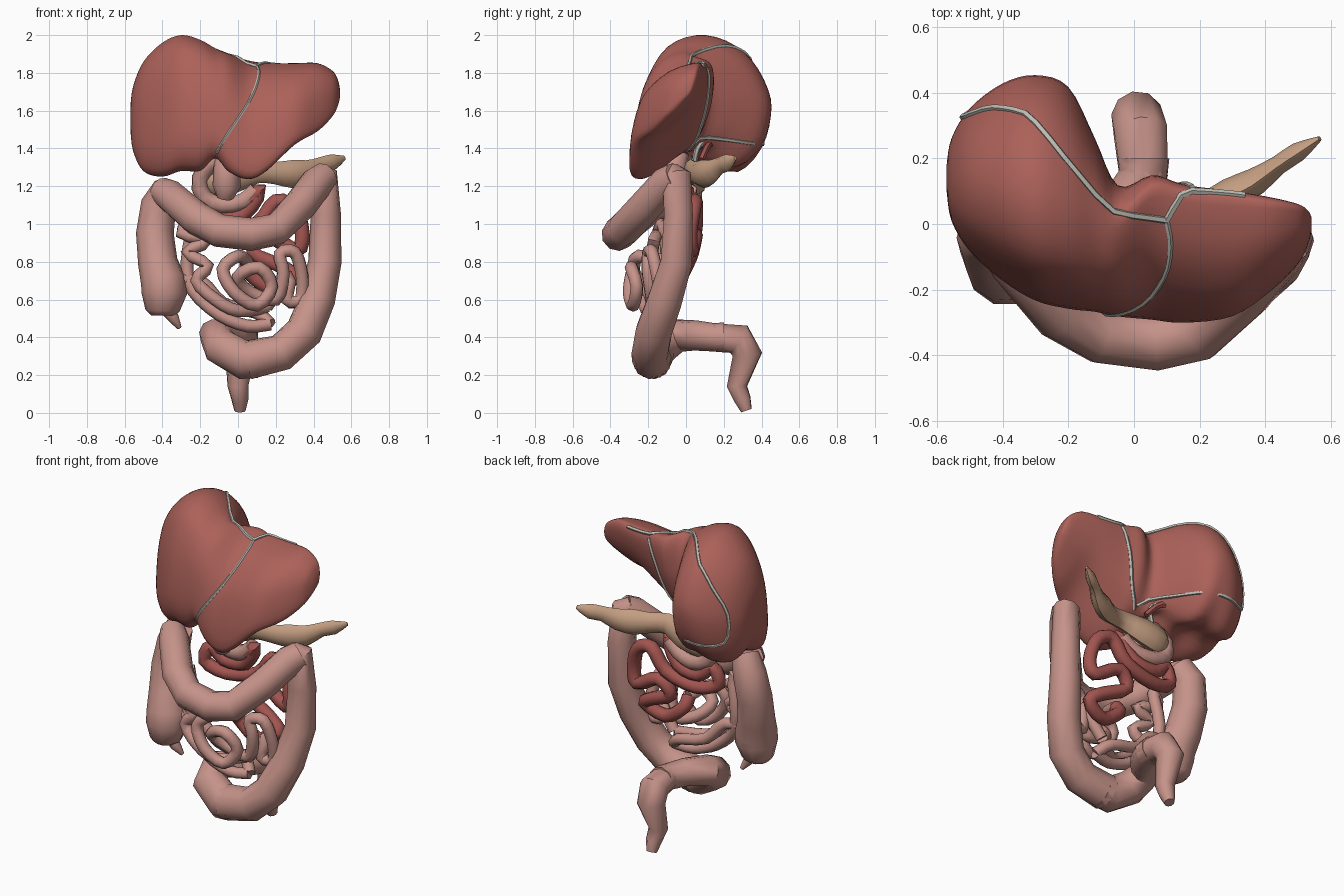
import bpy, bmesh, math
from mathutils import Vector
from mathutils.bvhtree import BVHTree


def material(name, rgb):
    m = bpy.data.materials.new(name)
    m.diffuse_color = (*rgb, 1)
    return m


LIVER = material("liver_red", (0.41, 0.12, 0.10))
PINK = material("gut_pink", (0.56, 0.29, 0.25))
RED = material("jejunum_red", (0.36, 0.09, 0.08))
TAN = material("pancreas_tan", (0.55, 0.34, 0.22))
GREY = material("ligament_grey", (0.5, 0.5, 0.45))


def smooth_path(pts, n, closed=False):
    """Catmull-Rom through tuples of any length, n steps per segment."""
    out, c = [], len(pts)
    at = lambda i: pts[i % c] if closed else pts[max(0, min(c - 1, i))]
    for i in range(c if closed else c - 1):
        p0, p1, p2, p3 = at(i - 1), at(i), at(i + 1), at(i + 2)
        for k in range(n):
            t = k / n
            out.append(tuple(0.5 * (2 * b + (d - a) * t + (2 * a - 5 * b + 4 * d - e) * t * t
                                    + (3 * b - a - 3 * d + e) * t ** 3)
                             for a, b, d, e in zip(p0, p1, p2, p3)))
    if not closed:
        out.append(tuple(pts[-1]))
    return out


def loft(name, rings, mat, angle=50):
    """Skin a list of equal-length rings and cap both ends."""
    bm = bmesh.new()
    vr = [[bm.verts.new(p) for p in r] for r in rings]
    n = len(vr[0])
    for a, b in zip(vr, vr[1:]):
        for i in range(n):
            bm.faces.new((a[i], a[(i + 1) % n], b[(i + 1) % n], b[i]))
    bm.faces.new(vr[0])
    bm.faces.new(vr[-1])
    bmesh.ops.recalc_face_normals(bm, faces=bm.faces)
    me = bpy.data.meshes.new(name)
    bm.to_mesh(me)
    bm.free()
    ob = bpy.data.objects.new(name, me)
    bpy.context.collection.objects.link(ob)
    me.materials.append(mat)
    bpy.ops.object.select_all(action='DESELECT')
    ob.select_set(True)
    bpy.context.view_layer.objects.active = ob
    bpy.ops.object.shade_smooth_by_angle(angle=math.radians(angle))
    return ob


def tube(name, pts, mat, sides=10, steps=1, r=None, squash=1.0):
    """Sweep a circle along (x, y, z, radius) points, or (x, y, z) with a fixed r."""
    pts = [p if r is None else (*p, r) for p in pts]
    if steps > 1:
        pts = smooth_path(pts, steps)
    P = [Vector(p[:3]) for p in pts]
    u, rings = None, []
    for i, p in enumerate(P):
        d0 = (p - P[i - 1]).normalized() if i else (P[1] - p).normalized()
        d1 = (P[i + 1] - p).normalized() if i < len(P) - 1 else d0
        t = (d0 + d1).normalized()
        if u is None:
            u = t.cross(Vector((0, 1, 0.1)))
        u = (u - t * u.dot(t)).normalized()
        v = t.cross(u)
        ring = []
        for k in range(sides):
            a = math.tau * k / sides
            ring.append(p + pts[i][3] * (u * math.cos(a) + v * math.sin(a) * squash))
        rings.append(ring)
    return loft(name, rings, mat)


# liver: round right-lobe profile blends into the slanted left-lobe wedge
right_lobe = [(.42, 1), (.65, .96), (.85, .82), (.98, .6), (1, .42), (.93, .2), (.75, .05),
              (.5, .09), (.3, .03), (.1, .03), (0, .2), (.02, .5), (.09, .74), (.21, .92)]
left_lobe = [(.88, 1), (.98, .97), (1, .85), (.96, .68), (.9, .55), (.82, .43), (.7, .32),
             (.5, .18), (.3, .06), (.1, 0), (0, .06), (.04, .35), (.18, .65), (.5, .9)]
# x, front y, back y, bottom z, top z
stations = [(-.57, .1, .18, 1.5, 1.62), (-.555, .01, .26, 1.38, 1.73), (-.5, -.08, .35, 1.27, 1.86),
            (-.4, -.17, .425, 1.24, 1.96), (-.3, -.23, .45, 1.27, 2.0), (-.2, -.255, .415, 1.27, 1.975),
            (-.12, -.265, .27, 1.34, 1.93), (-.05, -.28, .13, 1.27, 1.9), (.05, -.29, .155, 1.235, 1.865),
            (.15, -.3, .12, 1.28, 1.85), (.3, -.28, .1, 1.42, 1.85), (.42, -.2, .08, 1.49, 1.85),
            (.5, -.12, .06, 1.57, 1.81), (.53, -.06, .04, 1.63, 1.76), (.54, -.02, .02, 1.67, 1.71)]
rings = []
for x, yf, yb, zb, zt in smooth_path(stations, 4):
    w = max(0, min(1, (x + .22) / .34))
    w = w * w * (3 - 2 * w)
    prof = [(a[0] + (b[0] - a[0]) * w, a[1] + (b[1] - a[1]) * w) for a, b in zip(right_lobe, left_lobe)]
    rings.append([(x, yf + (yb - yf) * s, zb + (zt - zb) * h) for s, h in smooth_path(prof, 3, True)])
liver = loft("liver", rings, LIVER, 80)

# ligaments: thin strips laid onto the liver surface
bvh = BVHTree.FromPolygons([v.co for v in liver.data.vertices], [p.vertices[:] for p in liver.data.polygons])
strips = {
    "falciform_ligament": [(-.13, -.27, 1.36), (-.06, -.29, 1.47), (.03, -.25, 1.6), (.09, -.17, 1.72),
                           (.11, -.08, 1.82), (.1, 0, 1.87)],
    "right_coronary_ligament": [(.1, 0, 1.87), (-.05, .05, 1.92), (-.2, .22, 1.97), (-.34, .36, 1.9),
                                (-.46, .4, 1.8), (-.53, .34, 1.62), (-.5, .34, 1.44), (-.3, .4, 1.43),
                                (-.1, .12, 1.46), (0, 0, 1.44)],
    "left_triangular_ligament": [(.1, 0, 1.87), (.18, .12, 1.86), (.34, .1, 1.85)],
    "venous_ligament": [(.18, .13, 1.83), (.12, .1, 1.68), (.06, .04, 1.55), (0, -.02, 1.44)],
}
for name, pts in strips.items():
    tube(name, [bvh.find_nearest(Vector(p))[0] for p in smooth_path(pts, 3)], GREY, sides=5,
         r=.008 if name.startswith("falc") else .011)

# bile duct and hepatic vessels
tube("bile_duct", [(-.1, .1, 1.45), (-.07, .06, 1.4), (-.1, .04, 1.3)], GREY, 6, 3, r=.015)
tube("hepatic_vessel", [(-.22, .15, 1.4), (-.1, .12, 1.42), (-.02, .08, 1.34)], RED, 6, 3, r=.018)

# pancreas: broad head, flattened lumpy body and pointed tail
tube("pancreas", [(-.19, .05, 1.22, .04), (-.14, .05, 1.23, .085), (-.02, .05, 1.25, .085), (.1, .03, 1.28, .065),
                  (.2, .05, 1.27, .06), (.29, .09, 1.265, .075), (.37, .13, 1.275, .065), (.44, .18, 1.31, .045),
                  (.5, .22, 1.325, .045), (.565, .26, 1.35, .012)], TAN, 8, 2, squash=.65)

# duodenum
tube("pylorus", [(-.07, -.03, 1.38, .05), (-.06, -.06, 1.3, .07), (-.06, -.07, 1.2, .075), (-.07, -.05, 1.14, .045)],
     PINK, 10)
tube("duodenum", [(-.06, -.03, 1.34), (-.14, 0, 1.32), (-.2, .03, 1.24), (-.18, .04, 1.14), (-.08, .04, 1.1),
                  (.03, .02, 1.12), (.1, .01, 1.18)], PINK, 8, 2, r=.048)

# large bowel: angular, low-sided tubes
tube("ascending_colon", [(-.4, -.13, .515, .06), (-.4, -.13, .54, .09), (-.39, -.13, .63, .12), (-.395, -.12, .7, .12),
                         (-.425, -.08, .8, .105), (-.44, -.04, .95, .1), (-.42, -.02, 1.1, .095),
                         (-.37, -.05, 1.19, .08)], PINK)
tube("transverse_colon", [(-.41, -.05, 1.18, .07), (-.36, -.11, 1.15, .085), (-.22, -.27, 1.03, .09),
                          (-.1, -.34, .965, .088), (.07, -.36, .945, .088), (.2, -.33, .97, .088),
                          (.33, -.21, 1.1, .088), (.42, -.1, 1.22, .088), (.46, -.05, 1.25, .08)], PINK)
tube("descending_colon", [(.41, -.07, 1.29, .04), (.45, -.05, 1.25, .08), (.465, -.04, 1.05, .08), (.46, -.05, .8, .088),
                          (.42, -.11, .6, .095), (.35, -.17, .43, .1), (.23, -.19, .32, .1),
                          (.05, -.18, .28, .105)], PINK)
tube("sigmoid_colon", [(.1, -.18, .285, .1), (.03, -.18, .28, .105), (-.09, -.14, .35, .1), (-.12, -.04, .41, .09),
                       (-.03, .05, .41, .08), (.03, .15, .4, .075), (.03, .2, .4, .08)], PINK)
tube("rectum", [(.03, .14, .4, .075), (.02, .28, .39, .085), (.01, .325, .31, .08), (0, .27, .14, .055),
                (.01, .3, .07, .045), (.01, .32, .012, .03)], PINK)
tube("appendix", [(-.37, -.12, .54, .035), (-.34, -.12, .5, .03), (-.31, -.1, .45, .012)], PINK, 8)

# small bowel: rear red loops
tube("jejunum", [(.06, .01, 1.13), (.12, .0, 1.18), (.03, .03, 1.05), (-.12, .04, 1.03), (-.2, .03, 1.1),
                 (-.24, .02, 1.0), (-.1, .04, .95), (.1, .05, 1.0), (.2, .05, 1.12), (.3, .04, 1.08), (.34, .02, .95),
                 (.31, .03, .86), (.15, .05, .94), (.08, .03, .85), (.22, .0, .78), (.3, -.03, .72),
                 (.18, -.06, .66), (.06, -.06, .74), (.05, -.1, .8)], RED, 8, 3, r=.04)

# small bowel: front pink coils
tube("ileum_front", [(.05, -.1, .8), (0, -.25, .83), (-.08, -.28, .76), (-.02, -.3, .64), (.1, -.28, .57),
                     (.18, -.26, .67), (.11, -.29, .77), (0, -.26, .72), (.06, -.2, .64), (.2, -.18, .6),
                     (.24, -.2, .74), (.22, -.2, .84), (.3, -.18, .85), (.34, -.15, .72), (.33, -.13, .6),
                     (.26, -.14, .6), (.27, -.12, .72), (.15, -.1, .56)], PINK, 8, 3, r=.035)
tube("ileum_side", [(.15, -.1, .56), (0, -.2, .54), (-.12, -.22, .6), (-.22, -.2, .7), (-.16, -.2, .78),
                    (-.27, -.18, .85), (-.16, -.17, .91), (-.3, -.15, .95), (-.24, -.12, 1.0), (-.27, -.1, .8),
                    (-.24, -.12, .65), (-.1, -.15, .52), (.05, -.15, .46), (.17, -.13, .47)],
     PINK, 8, 3, r=.034)
tube("terminal_ileum", [(.17, -.13, .47), (.1, -.08, .53), (-.08, -.08, .58), (-.2, -.1, .7), (-.34, -.12, .7)],
     PINK, 8, 3, r=.034)
